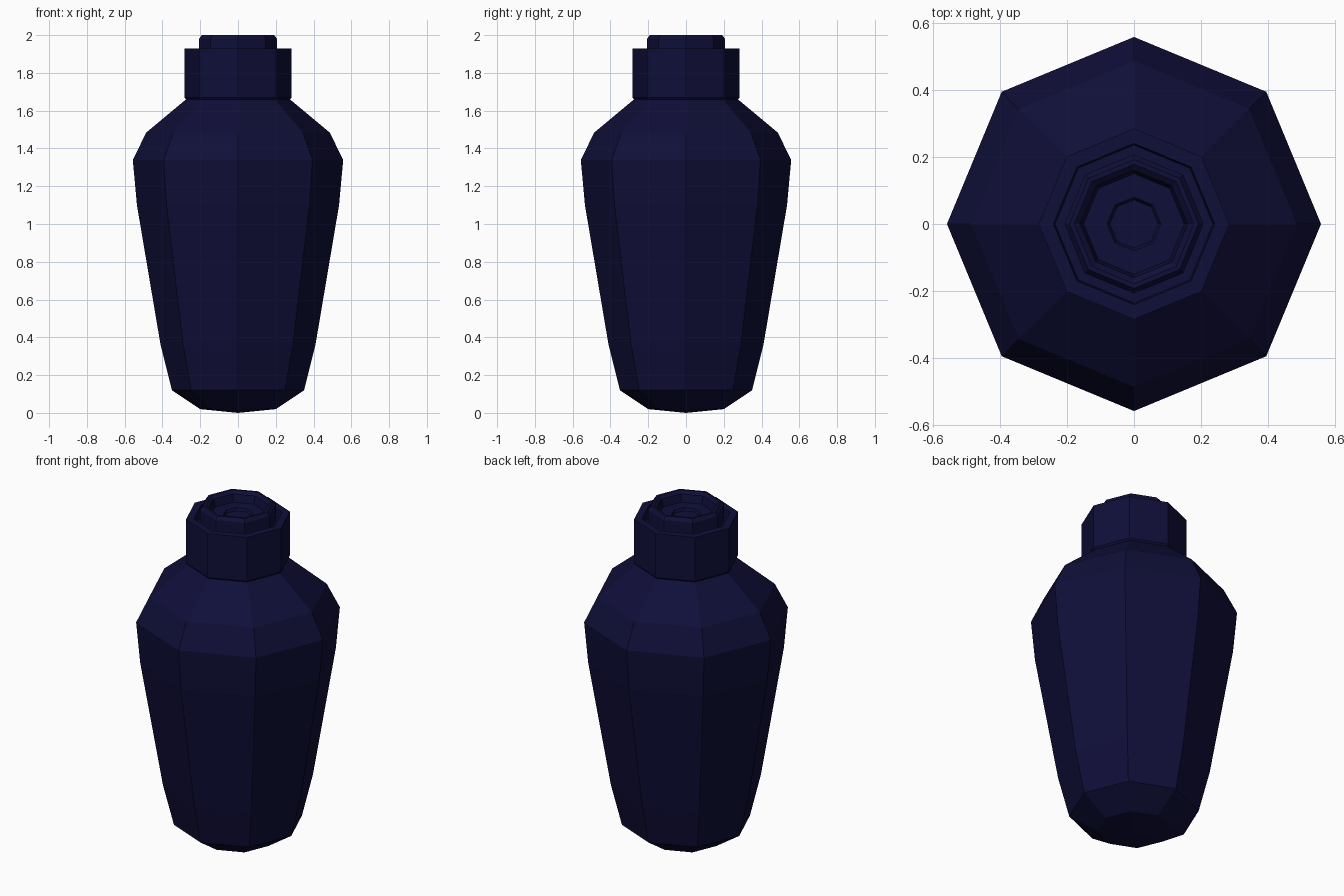
import bpy
import bmesh
from math import cos, sin, tau

cube = bpy.data.objects.get("Cube")
if cube:
    bpy.data.objects.remove(cube, do_unlink=True)

SIDES = 8

# One dark navy glaze for the whole jar
navy = bpy.data.materials.new("dark_navy")
navy.use_nodes = True
colour = (0.0048, 0.0045, 0.04, 1.0)
navy.diffuse_color = colour
bsdf = navy.node_tree.nodes["Principled BSDF"]
bsdf.inputs["Base Color"].default_value = colour
bsdf.inputs["Roughness"].default_value = 0.6


def lathe(name, profile):
    """Turn a (radius, height) profile into a flat-sided octagonal solid."""
    bm = bmesh.new()
    rings = []
    for r, z in profile:
        if r == 0:
            rings.append([bm.verts.new((0, 0, z))] * SIDES)
        else:
            rings.append([bm.verts.new((r * cos(tau * i / SIDES), r * sin(tau * i / SIDES), z))
                          for i in range(SIDES)])
    for low, high in zip(rings, rings[1:]):
        for i in range(SIDES):
            j = (i + 1) % SIDES
            corners = dict.fromkeys((low[i], low[j], high[j], high[i]))
            bm.faces.new(list(corners))
    bmesh.ops.recalc_face_normals(bm, faces=bm.faces)
    mesh = bpy.data.meshes.new(name)
    bm.to_mesh(mesh)
    bm.free()
    mesh.materials.append(navy)
    obj = bpy.data.objects.new(name, mesh)
    bpy.context.collection.objects.link(obj)
    return obj


# Tapered body, shoulder, collar and the groove inside the collar
lathe("jar_body", [
    (0, 0), (0.2, 0.02), (0.35, 0.12), (0.41, 0.36), (0.535, 1.1),
    (0.557, 1.34), (0.485, 1.485), (0.275, 1.66), (0.284, 1.67),
    (0.284, 1.93), (0.24, 1.93), (0.235, 1.88), (0, 1.88),
])

# Stopper with a rounded rim and a stepped, recessed top
lathe("stopper", [
    (0, 1.87), (0.207, 1.87), (0.207, 1.98), (0.192, 2.0), (0.178, 2.0),
    (0.16, 1.985), (0.15, 1.94), (0.08, 1.94), (0.072, 1.925), (0, 1.925),
])
